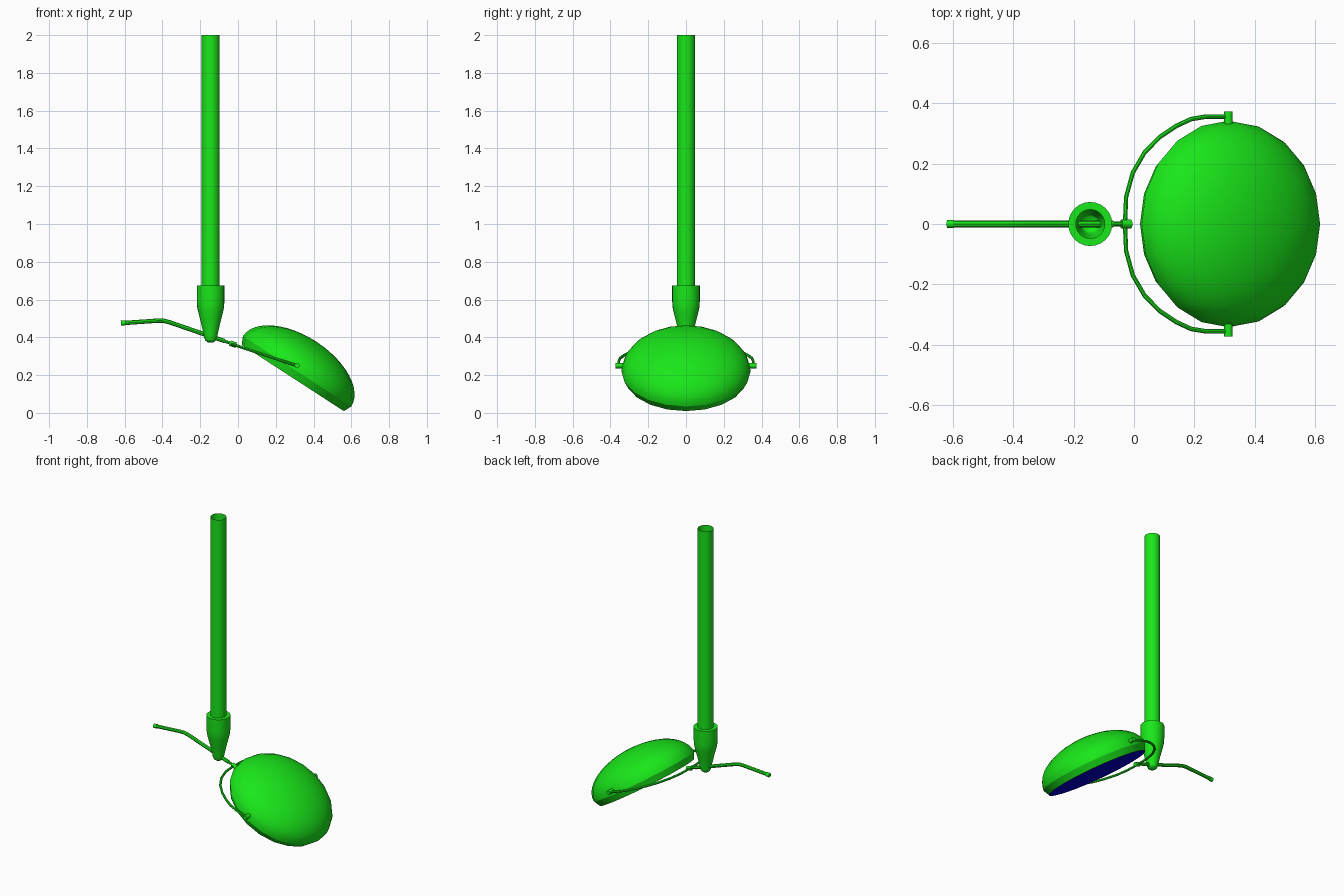
import bpy, bmesh
from math import sin, cos, pi, radians
from mathutils import Matrix, Vector

if "Cube" in bpy.data.objects:
    bpy.data.objects.remove(bpy.data.objects["Cube"])


def material(name, color):
    m = bpy.data.materials.new(name)
    m.diffuse_color = color
    m.use_nodes = True
    m.node_tree.nodes["Principled BSDF"].inputs["Base Color"].default_value = m.diffuse_color
    return m


green = material("green_paint", (0.01, 0.8, 0.01, 1))
blue = material("blue_lens", (0.0, 0.0, 0.6, 1))


def shade(ob, angle):
    bpy.ops.object.select_all(action='DESELECT')
    ob.select_set(True)
    bpy.context.view_layer.objects.active = ob
    bpy.ops.object.shade_smooth_by_angle(angle=radians(angle))


def lathe(name, profile, sides, matrix, mat=green, angle=30):
    """Revolve (radius, height) pairs, listed bottom to top, about local z."""
    bm = bmesh.new()
    rings = [[bm.verts.new((r * cos(2 * pi * i / sides), r * sin(2 * pi * i / sides), z))
              for i in range(sides)] for r, z in profile]
    for a, b in zip(rings, rings[1:]):
        for i in range(sides):
            j = (i + 1) % sides
            bm.faces.new((a[i], a[j], b[j], b[i]))
    bmesh.ops.remove_doubles(bm, verts=bm.verts, dist=1e-5)
    bm.transform(matrix)
    me = bpy.data.meshes.new(name)
    bm.to_mesh(me)
    bm.free()
    ob = bpy.data.objects.new(name, me)
    bpy.context.collection.objects.link(ob)
    me.materials.append(mat)
    shade(ob, angle)
    return ob


def tube(name, points, radius):
    """Round bar following a path."""
    cu = bpy.data.curves.new(name, 'CURVE')
    cu.dimensions = '3D'
    cu.bevel_depth = radius
    cu.bevel_resolution = 2
    cu.use_fill_caps = True
    sp = cu.splines.new('POLY')
    sp.points.add(len(points) - 1)
    for p, co in zip(sp.points, points):
        p.co = (*co, 1)
    cu.materials.append(green)
    ob = bpy.data.objects.new(name, cu)
    bpy.context.collection.objects.link(ob)
    bpy.ops.object.select_all(action='DESELECT')
    ob.select_set(True)
    bpy.context.view_layer.objects.active = ob
    bpy.ops.object.convert(target='MESH')
    shade(bpy.context.object, 40)


def pin(name, a, b, r):
    """Closed cylinder between two points."""
    a, b = Vector(a), Vector(b)
    d = b - a
    m = Matrix.Translation(a) @ d.to_track_quat('Z', 'Y').to_matrix().to_4x4()
    lathe(name, [(0, 0), (r, 0), (r, d.length), (0, d.length)], 12, m, angle=40)


# Hollow ceiling pole and the tapered socket below it
post = Matrix.Translation((-0.145, 0, 0))
lathe("pole", [(0.048, 0.67), (0.048, 2.0)], 24, post)
lathe("socket", [(0, 0.372), (0.016, 0.374), (0.028, 0.383), (0.035, 0.40), (0.037, 0.415),
                 (0.052, 0.48), (0.066, 0.535), (0.071, 0.56), (0.073, 0.59),
                 (0.073, 0.675), (0.048, 0.675)], 24, post)

# Bent handle rod running through the socket, with end cap
tube("handle_rod", [(-0.618, 0, 0.475), (-0.43, 0, 0.488), (-0.395, 0, 0.488), (-0.36, 0, 0.479),
                    (-0.145, 0, 0.405), (-0.07, 0, 0.38)], 0.0115)
tube("rod_tip", [(-0.08, 0, 0.383), (-0.03, 0, 0.366)], 0.008)
pin("handle_cap", (-0.62, 0, 0.475), (-0.598, 0, 0.4765), 0.0135)
pin("yoke_clamp", (-0.042, 0, 0.369), (-0.01, 0, 0.358), 0.0145)

# Yoke lying in a sloping plane, one half mirrored
half = [(-0.026, 0.09), (-0.004, 0.17), (0.035, 0.237), (0.085, 0.288), (0.14, 0.325),
        (0.19, 0.348), (0.24, 0.356), (0.31, 0.356)]
flat = [(x, -y) for x, y in reversed(half)] + [(-0.03, 0)] + half
tube("yoke", [(x, y, 0.364 - (x + 0.03) * 0.335) for x, y in flat], 0.0075)

# Pivots on both sides of the shade
for name, s in (("pivot_front", -1), ("pivot_back", 1)):
    pin(name, (0.313, s * 0.325, 0.25), (0.313, s * 0.373, 0.25), 0.014)

# Tilted 20-sided shade with a narrow inward rim, and the flat lens
tilt = Matrix.Translation((0.29, 0, 0.185)) @ Matrix.Rotation(radians(33), 4, 'Y')
dome = [(0.342 * cos(t * pi / 24), 0.042 + 0.187 * sin(t * pi / 24)) for t in range(12)]
lathe("shade", [(0.322, 0)] + dome + [(0, 0.229)], 20, tilt, angle=25)
lathe("lens", [(0, 0), (0.322, 0)], 20, tilt @ Matrix.Rotation(pi, 4, 'X'), blue)
